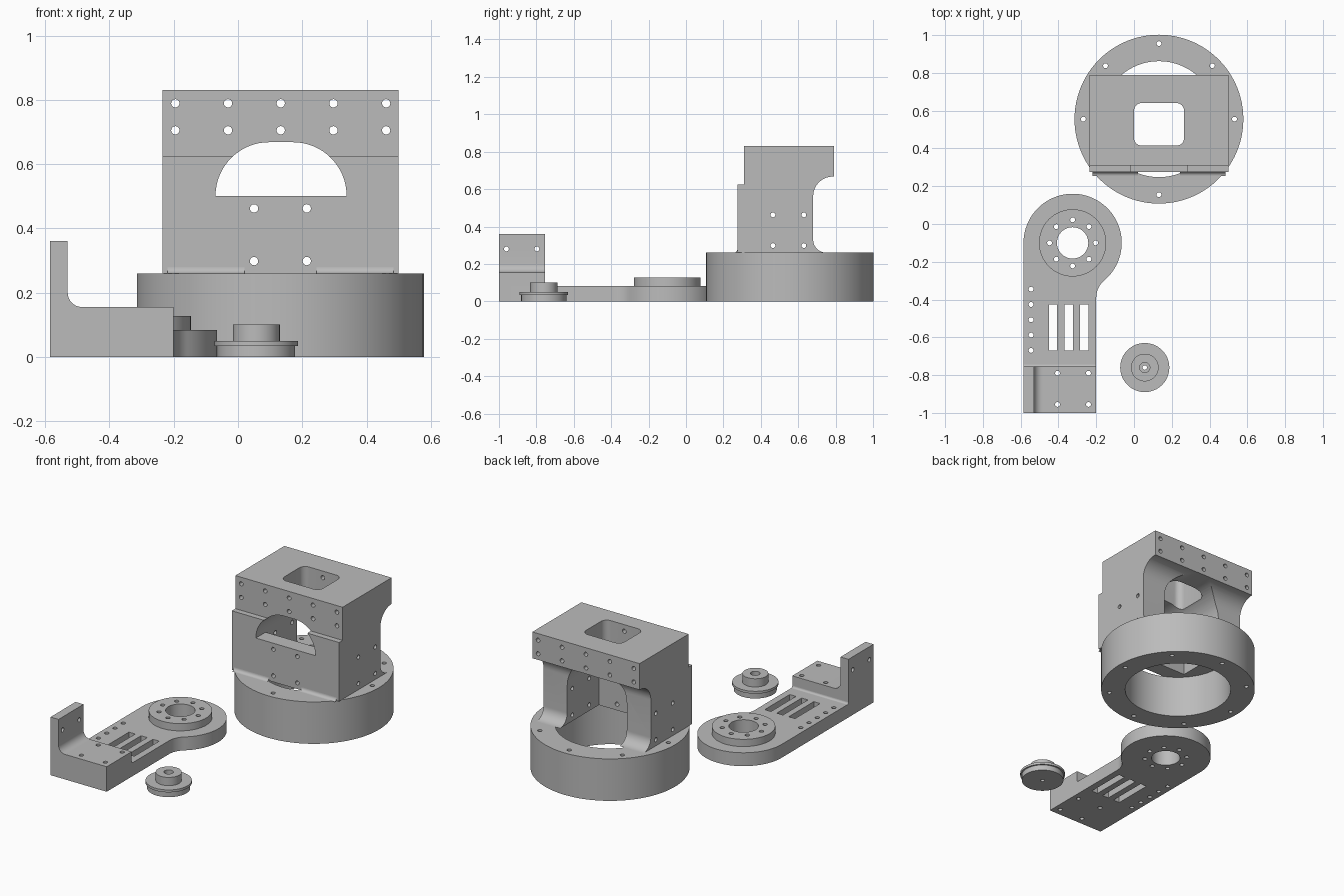
import bpy, bmesh, math

cube = bpy.data.objects.get("Cube")
if cube:
    bpy.data.objects.remove(cube, do_unlink=True)

grey = bpy.data.materials.new("machined grey")
grey.use_nodes = True
colour = (0.5, 0.5, 0.5, 1)
grey.diffuse_color = colour
grey.node_tree.nodes["Principled BSDF"].inputs["Base Color"].default_value = colour

# How a profile point (u, v) at depth w maps to space for each extrusion axis
MAP = {"X": lambda u, v, w: (w, u, v),
       "Y": lambda u, v, w: (u, w, v),
       "Z": lambda u, v, w: (u, v, w)}
parts = []


def arc(cx, cy, r, a0, a1, n=16):
    angles = [math.radians(a0 + (a1 - a0) * i / n) for i in range(n + 1)]
    return [(cx + r * math.cos(a), cy + r * math.sin(a)) for a in angles]


def circle(cx, cy, r, n=24):
    return arc(cx, cy, r, 0, 360, n)[:-1]


def rect(x0, y0, x1, y1):
    return [(x0, y0), (x1, y0), (x1, y1), (x0, y1)]


def ring_points(cx, cy, r, count):
    return circle(cx, cy, r, count)


def add_prism(bm, pts, axis, lo, hi):
    low = [bm.verts.new(MAP[axis](u, v, lo)) for u, v in pts]
    high = [bm.verts.new(MAP[axis](u, v, hi)) for u, v in pts]
    bm.faces.new(low)
    bm.faces.new(high)
    for i in range(len(pts)):
        j = (i + 1) % len(pts)
        bm.faces.new((low[i], low[j], high[j], high[i]))


def make(name, prisms, is_part=True):
    bm = bmesh.new()
    for p in prisms:
        add_prism(bm, *p)
    bmesh.ops.recalc_face_normals(bm, faces=bm.faces)
    mesh = bpy.data.meshes.new(name)
    bm.to_mesh(mesh)
    bm.free()
    mesh.materials.append(grey)
    ob = bpy.data.objects.new(name, mesh)
    bpy.context.collection.objects.link(ob)
    if is_part:
        parts.append(ob)
    return ob


def cut(targets, prisms):
    cutter = make("cutter", prisms, False)
    cutter.hide_render = True
    for ob in targets:
        mod = ob.modifiers.new("cut", "BOOLEAN")
        mod.operation = "DIFFERENCE"
        mod.solver = "EXACT"
        mod.object = cutter
        bpy.context.view_layer.objects.active = ob
        bpy.ops.object.modifier_apply(modifier=mod.name)
    bpy.data.objects.remove(cutter, do_unlink=True)


def holes(points, r, axis, lo, hi):
    return [(circle(u, v, r, 16), axis, lo, hi) for u, v in points]


# Round base with bore and bolt circle
RX, RY, RZ = 0.132, 0.555, 0.26
base = make("base_ring", [(circle(RX, RY, 0.447, 96), "Z", 0, RZ)])
cut([base], [(circle(RX, RY, 0.307, 80), "Z", -0.1, 0.4)]
    + holes(ring_points(RX, RY, 0.4, 8), 0.013, "Z", -0.1, 0.4))

# Bracket body: side profile with scooped back
side = ([(0.275, RZ), (0.275, 0.625), (0.31, 0.625), (0.31, 0.83), (0.79, 0.83), (0.79, 0.667)]
        + arc(0.785, 0.562, 0.105, 90, 180)
        + arc(0.75, 0.33, 0.07, 180, 270))
body = make("bracket_body", [(side, "X", -0.235, 0.5)])
# Arched tunnel from front to back
tunnel = ([(-0.07, 0.1), (0.338, 0.1)]
          + arc(0.171, 0.501, 0.167, 0, 90) + arc(0.097, 0.501, 0.167, 90, 180))
cut([body], [(tunnel, "Y", 0, 1)])
# Rounded window in the roof
window = (arc(0.225, 0.6, 0.04, 0, 90, 8) + arc(0.04, 0.6, 0.04, 90, 180, 8)
          + arc(0.04, 0.455, 0.04, 180, 270, 8) + arc(0.225, 0.455, 0.04, 270, 360, 8))
cut([body], [(window, "Z", 0.55, 1)])
# Bolt holes in the head and the side walls
cut([body], holes([(-0.195 + 0.164 * i, z) for i in range(5) for z in (0.705, 0.789)],
                  0.013, "Y", 0, 1)
    + holes([(y, z) for y in (0.465, 0.63) for z in (0.298, 0.462)], 0.013, "X", -0.5, 0.8))

# Lower front panel closing the tunnel below the sill
panel = make("front_panel", [(rect(-0.07, RZ, 0.338, 0.5), "Y", 0.275, 0.37)])
cut([panel], holes([(x, z) for x in (0.05, 0.214) for z in (0.298, 0.462)],
                   0.013, "Y", 0.1, 0.6))

# Weld fillets at the foot of the front panel
foot = [(0.275, RZ)] + arc(0.255, 0.28, 0.02, -90, 0, 8)
make("front_fillets", [(foot, "X", -0.22, 0.02), (foot, "X", 0.244, 0.484)])

# Arm plate with round end
AX, AY, AT = -0.325, -0.1, 0.083
outline = ([(-0.585, -1), (-0.2, -1)]
           + arc(-0.08, -0.39, 0.12, 180, 130.2, 12)
           + arc(AX, AY, 0.26, -49.8, 180, 64))
arm = make("arm_plate", [(outline, "Z", 0, AT)])
boss = make("arm_boss", [(circle(AX, AY, 0.178, 64), "Z", AT, 0.128)])
cut([arm, boss], [(circle(AX, AY, 0.083, 48), "Z", -0.1, 0.3)]
    + holes(ring_points(AX, AY, 0.122, 8), 0.013, "Z", -0.1, 0.3))

# Slots and a row of small holes along the arm
cut([arm], [(rect(x, -0.67, x + 0.043, -0.425), "Z", -0.1, 0.3)
            for x in (-0.45, -0.367, -0.285)]
    + holes([(-0.545, -0.345 - 0.081 * i) for i in range(5)], 0.013, "Z", -0.1, 0.3))

# Raised end block with upright wall
block_profile = ([(-0.585, AT), (-0.2, AT), (-0.2, 0.155)]
                 + arc(-0.485, 0.2, 0.045, 270, 180, 10)
                 + [(-0.53, 0.36), (-0.585, 0.36)])
block = make("arm_end_block", [(block_profile, "Y", -1, -0.755)])
cut([arm, block], holes([(x, y) for x in (-0.405, -0.241) for y in (-0.955, -0.79)],
                        0.013, "Z", -0.1, 0.5))
cut([block], holes([(-0.96, 0.28), (-0.797, 0.28)], 0.013, "X", -0.8, -0.45))
make("block_fillet", [([(-0.755, AT)] + arc(-0.743, AT + 0.012, 0.012, 270, 180, 6),
                       "X", -0.585, -0.2)])

# Stepped hub: drum, flange and boss with counterbored hole
HX, HY = 0.057, -0.76
hub = [make(name, [(circle(HX, HY, r, 64), "Z", lo, hi)])
       for name, r, lo, hi in (("hub_drum", 0.121, 0, 0.034),
                               ("hub_flange", 0.13, 0.034, 0.049),
                               ("hub_boss", 0.073, 0.049, 0.1))]
cut(hub, holes([(HX, HY)], 0.012, "Z", -0.1, 0.3))
cut(hub[2:], [(circle(HX, HY, 0.027), "Z", 0.07, 0.3)])

# Smooth round walls, keep edges sharp
bpy.ops.object.select_all(action="DESELECT")
for ob in parts:
    ob.select_set(True)
bpy.context.view_layer.objects.active = parts[0]
bpy.ops.object.shade_smooth_by_angle(angle=math.radians(30))
